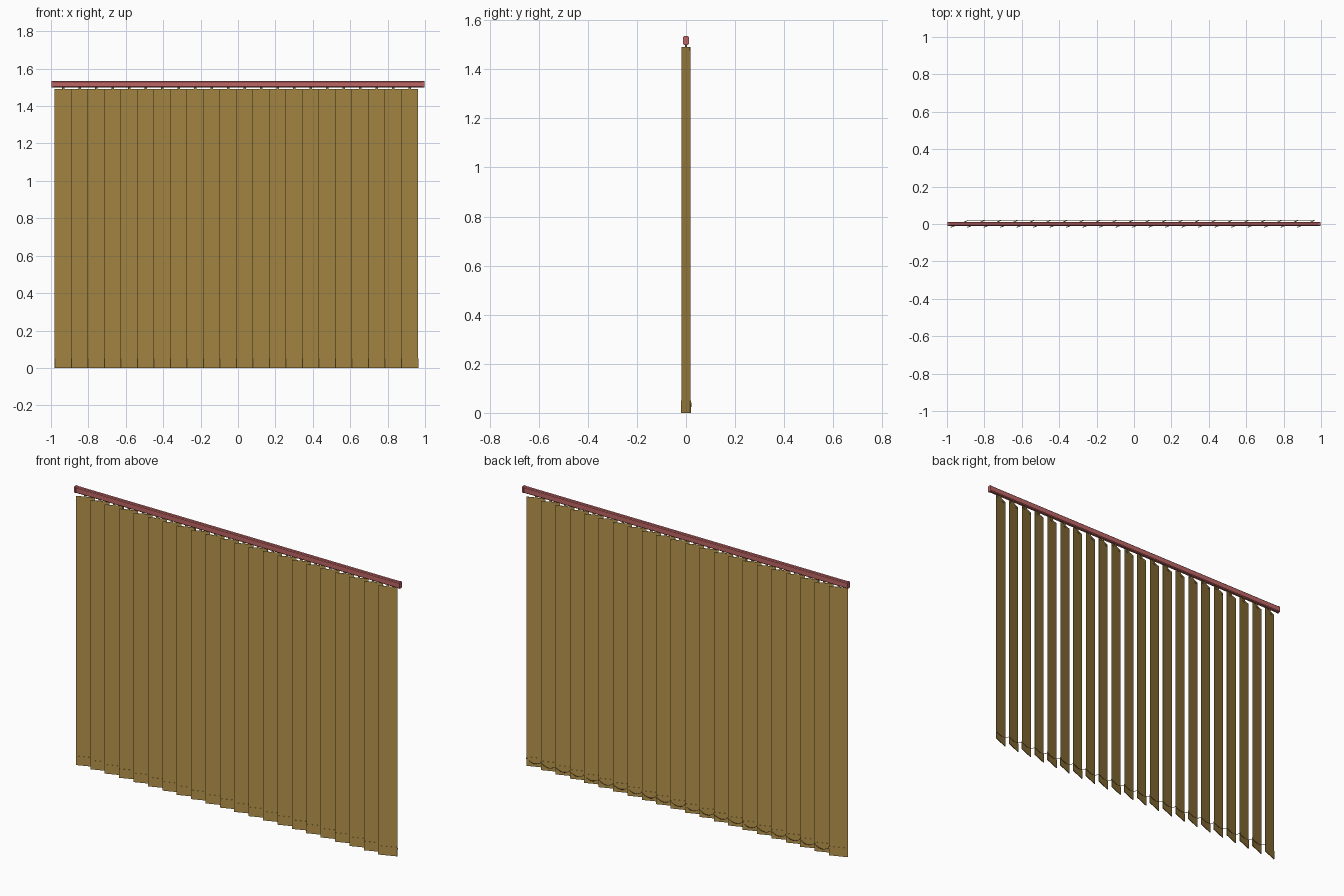
import bpy, bmesh, math
from mathutils import Vector, Matrix

if "Cube" in bpy.data.objects:
    bpy.data.objects.remove(bpy.data.objects["Cube"])

COUNT, PITCH, X0 = 22, 0.0882, -0.9345
WIDTH, ANGLE = 0.098, math.atan2(0.036, 0.091)


def material(name, rgb):
    m = bpy.data.materials.new(name)
    m.diffuse_color = (*rgb, 1)
    m.use_nodes = True
    m.node_tree.nodes["Principled BSDF"].inputs["Base Color"].default_value = m.diffuse_color
    return m


fabric = material("fabric", (0.46, 0.29, 0.07))
rail_red = material("rail_red", (0.52, 0.13, 0.13))


def finish(name, bm, mat):
    bmesh.ops.recalc_face_normals(bm, faces=bm.faces)
    me = bpy.data.meshes.new(name)
    bm.to_mesh(me)
    bm.free()
    ob = bpy.data.objects.new(name, me)
    bpy.context.collection.objects.link(ob)
    me.materials.append(mat)
    return ob


def box(bm, centre, size):
    bmesh.ops.create_cube(bm, size=1, matrix=Matrix.Translation(centre) @ Matrix.Diagonal((*size, 1)))


def prism(bm, profile, xa, xb):
    a = [bm.verts.new((xa, y, z)) for y, z in profile]
    b = [bm.verts.new((xb, y, z)) for y, z in profile]
    n = len(profile)
    bm.faces.new(a)
    bm.faces.new(b)
    for i in range(n):
        bm.faces.new((a[i], a[(i + 1) % n], b[(i + 1) % n], b[i]))


def rail_profile(hy, z0, z1, c):
    return [(-hy + c, z0), (hy - c, z0), (hy, z0 + c), (hy, z1 - c),
            (hy - c, z1), (-hy + c, z1), (-hy, z1 - c), (-hy, z0 + c)]


# Head rail with slightly larger end caps
bm = bmesh.new()
prism(bm, rail_profile(0.0105, 1.500, 1.534, 0.004), -0.992, 0.992)
finish("head_rail", bm, rail_red)
for side, name in ((-1, "left_end_cap"), (1, "right_end_cap")):
    bm = bmesh.new()
    prism(bm, rail_profile(0.0115, 1.499, 1.535, 0.004), *sorted((side * 0.986, side * 0.997)))
    finish(name, bm, rail_red)

# Vertical slats, each with top holder, stem and bottom weight pocket
for i in range(COUNT):
    bm = bmesh.new()
    box(bm, (0, 0, 0.745), (WIDTH, 0.0014, 1.49))
    box(bm, (0, 0, 0.025), (WIDTH, 0.004, 0.05))
    box(bm, (0, 0, 1.482), (WIDTH * 0.9, 0.003, 0.012))
    box(bm, (0, 0, 1.493), (0.012, 0.003, 0.022))
    bm.transform(Matrix.Translation((X0 + i * PITCH, 0, 0)) @ Matrix.Rotation(ANGLE, 4, 'Z'))
    finish(f"slat_{i + 1:02d}", bm, fabric)

# Sagging chain linking the rear bottom corners of the slats
curve = bpy.data.curves.new("bottom_chain", 'CURVE')
curve.dimensions = '3D'
curve.bevel_depth = 0.0014
curve.bevel_resolution = 1
curve.use_fill_caps = True
STEPS = 8
points = []
for k in range((COUNT - 1) * STEPS + 1):
    t = (k % STEPS) / STEPS
    points.append((X0 + 0.0455 + k * PITCH / STEPS, 0.0205, 0.042 - 0.018 * 4 * t * (1 - t)))
spline = curve.splines.new('POLY')
spline.points.add(len(points) - 1)
for p, co in zip(spline.points, points):
    p.co = (*co, 1)
chain = bpy.data.objects.new("bottom_chain", curve)
bpy.context.collection.objects.link(chain)
curve.materials.append(fabric)

# Small clips holding the chain to each slat
bm = bmesh.new()
for i in range(COUNT):
    box(bm, (X0 + 0.0455 + i * PITCH, 0.019, 0.042), (0.004, 0.004, 0.008))
finish("chain_clips", bm, fabric)
